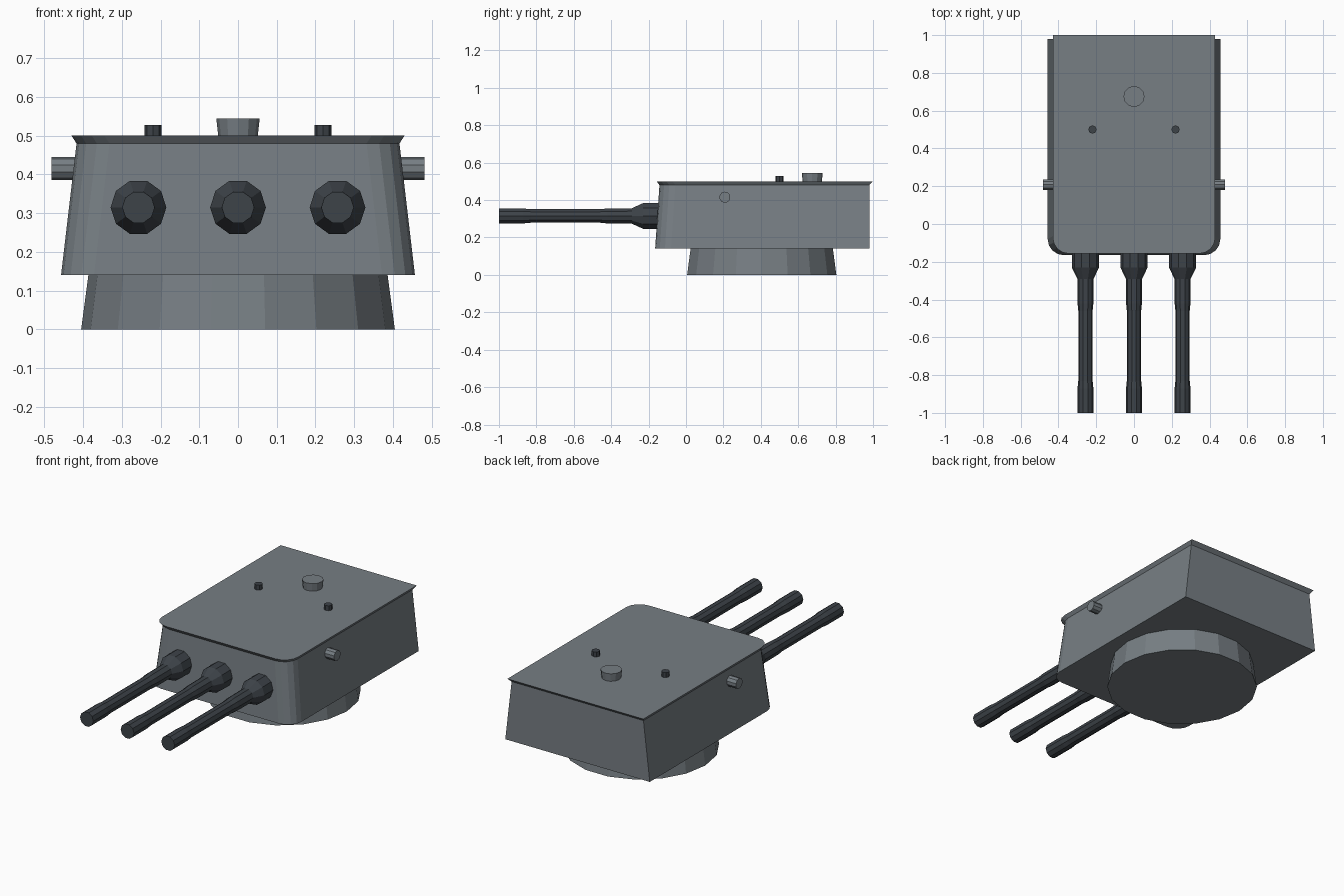
import bpy, bmesh, math
from mathutils import Matrix, Vector

if "Cube" in bpy.data.objects:
    bpy.data.objects.remove(bpy.data.objects["Cube"])


def material(name, rgb):
    m = bpy.data.materials.new(name)
    m.diffuse_color = (*rgb, 1)
    m.use_nodes = True
    m.node_tree.nodes["Principled BSDF"].inputs["Base Color"].default_value = m.diffuse_color
    return m


GREY = material("naval grey", (0.184, 0.21, 0.23))
DARK = material("gunmetal", (0.047, 0.056, 0.066))


def loft(name, rings, mat):
    """Skin a closed solid over a list of matching point rings."""
    bm = bmesh.new()
    loops = [[bm.verts.new(p) for p in ring] for ring in rings]
    n = len(loops[0])
    for a, b in zip(loops, loops[1:]):
        for i in range(n):
            j = (i + 1) % n
            bm.faces.new((a[i], a[j], b[j], b[i]))
    bm.faces.new(loops[0][::-1])
    bm.faces.new(loops[-1])
    bmesh.ops.recalc_face_normals(bm, faces=bm.faces)
    me = bpy.data.meshes.new(name)
    bm.to_mesh(me)
    bm.free()
    me.materials.append(mat)
    ob = bpy.data.objects.new(name, me)
    bpy.context.collection.objects.link(ob)
    return ob


def turned(name, profile, sides, loc, mat, axis="Z"):
    """Faceted round part; profile is (radius, distance along axis)."""
    rot = {"Z": Matrix.Identity(3),
           "X": Matrix.Rotation(math.pi / 2, 3, "Y"),
           "-Y": Matrix.Rotation(math.pi / 2, 3, "X")}[axis]
    rings = [[rot @ Vector((r * math.cos(math.tau * i / sides),
                            r * math.sin(math.tau * i / sides), d)) + Vector(loc)
              for i in range(sides)] for r, d in profile]
    return loft(name, rings, mat)


def house_ring(half, front, back, z, radius=0.085, steps=4):
    """Plan outline with rounded front corners and square rear corners."""
    pts = [(half, back, z), (-half, back, z)]
    for sx, start in ((-1, 180), (1, 270)):
        for i in range(steps + 1):
            a = math.radians(start + 90 * i / steps)
            pts.append((sx * (half - radius) + radius * math.cos(a),
                        front + radius + radius * math.sin(a), z))
    return pts


# Round pedestal under the turret
turned("pedestal", [(0.405, 0), (0.385, 0.15)], 18, (0, 0.405, 0), GREY)

# Sloped gun house with a flared roof lip
loft("gun_house", [house_ring(0.457, -0.165, 0.98, 0.14),
                   house_ring(0.417, -0.142, 0.98, 0.48),
                   house_ring(0.43, -0.157, 1.0, 0.5)], GREY)

# Three guns: thick collar, tapering barrel, slightly swollen muzzle
gun = [(0.072, 0.1), (0.072, 0.23), (0.043, 0.29), (0.042, 0.42),
       (0.038, 0.46), (0.038, 0.83), (0.042, 0.87), (0.042, 1.0)]
for i, x in enumerate((-0.257, 0, 0.257)):
    turned(f"gun_{i + 1}", gun, 10, (x, 0, 0.315), DARK, "-Y")

# Rangefinder stubs on the sides and small periscopes on the roof
for side, s in (("left", -1), ("right", 1)):
    turned(f"rangefinder_{side}", [(0.03, 0.38 * s), (0.03, 0.482 * s)], 10,
           (0, 0.208, 0.415), GREY, "X")
    turned(f"periscope_{side}", [(0.022, 0.49), (0.022, 0.528)], 8,
           (0.22 * s, 0.5, 0), DARK)

# Roof hatch cupola
turned("roof_hatch", [(0.05, 0.49), (0.056, 0.545)], 12, (0, 0.675, 0), GREY)
